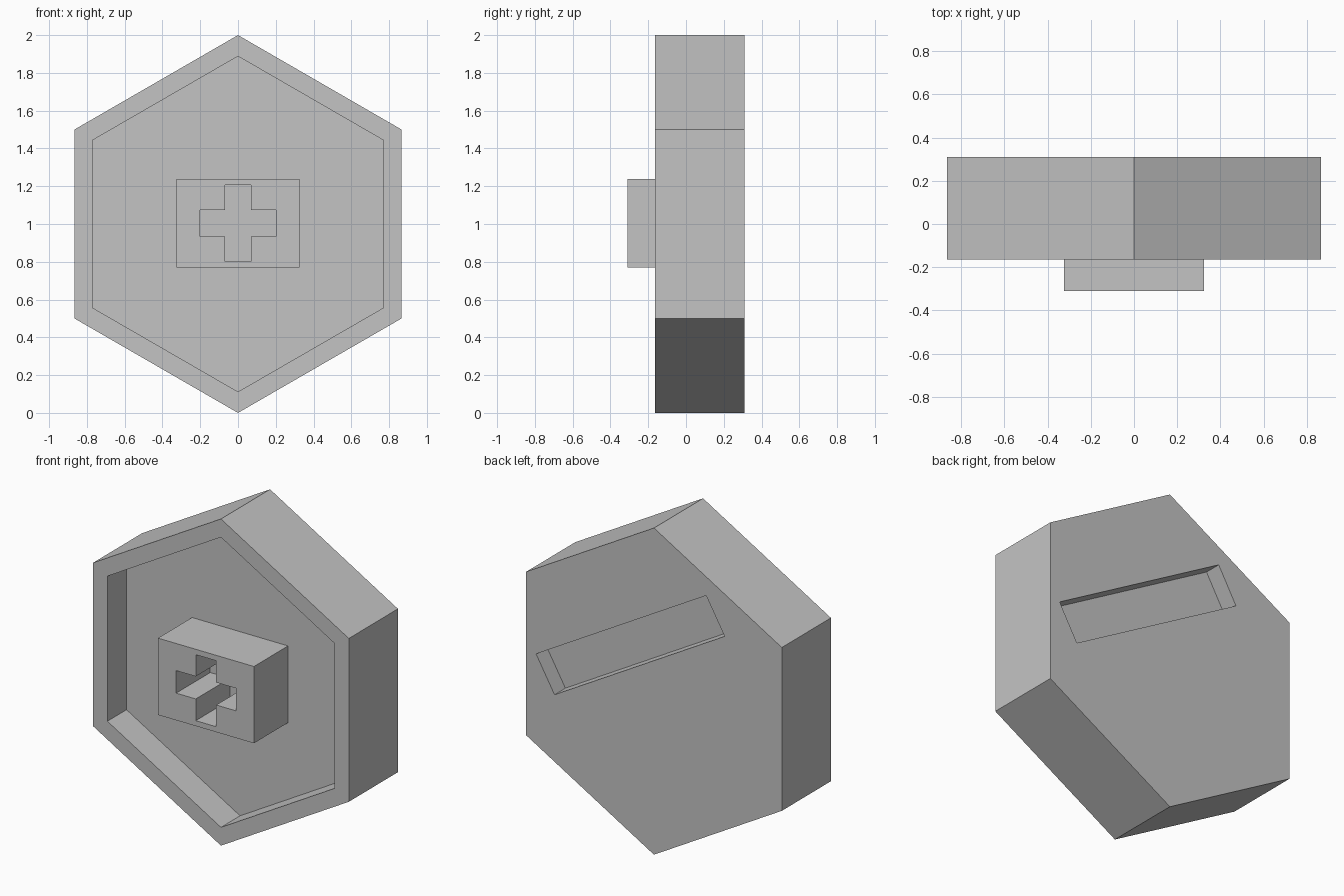
import bpy, bmesh
from math import sin, cos, radians

if "Cube" in bpy.data.objects:
    bpy.data.objects.remove(bpy.data.objects["Cube"], do_unlink=True)

grey = bpy.data.materials.new("plain_grey")
grey.use_nodes = True
grey.diffuse_color = (0.55, 0.55, 0.55, 1)
grey.node_tree.nodes["Principled BSDF"].inputs["Base Color"].default_value = (0.55, 0.55, 0.55, 1)


def prism(name, outline, y_front, y_back):
    """Extrude an (x, z) outline along y."""
    bm = bmesh.new()
    face = bm.faces.new([bm.verts.new((x, y_front, z)) for x, z in outline])
    ext = bmesh.ops.extrude_face_region(bm, geom=[face])
    for v in ext["geom"]:
        if isinstance(v, bmesh.types.BMVert):
            v.co.y = y_back
    bmesh.ops.recalc_face_normals(bm, faces=bm.faces)
    mesh = bpy.data.meshes.new(name)
    bm.to_mesh(mesh)
    bm.free()
    mesh.materials.append(grey)
    obj = bpy.data.objects.new(name, mesh)
    bpy.context.collection.objects.link(obj)
    return obj


def hexagon(radius):
    return [(radius * sin(radians(60 * i)), 1 + radius * cos(radians(60 * i))) for i in range(6)]


def rectangle(cx, cz, width, height, angle=0):
    c, s = cos(radians(angle)), sin(radians(angle))
    corners = [(-1, -1), (1, -1), (1, 1), (-1, 1)]
    return [(cx + c * a * width / 2 - s * b * height / 2,
             cz + s * a * width / 2 + c * b * height / 2) for a, b in corners]


def cross(cx, cz, reach, half):
    """Plus-shaped outline, one arm corner trio per quarter turn."""
    points = []
    for i in range(4):
        c, s = cos(radians(90 * i)), sin(radians(90 * i))
        for a, b in ((reach, -half), (reach, half), (half, half)):
            points.append((cx + c * a - s * b, cz + s * a + c * b))
    return points


def cut(target, cutter):
    """Subtract the cutter from the target and discard it."""
    cutter.hide_render = True
    mod = target.modifiers.new("cut", "BOOLEAN")
    mod.operation = "DIFFERENCE"
    mod.solver = "EXACT"
    mod.object = cutter
    graph = bpy.context.evaluated_depsgraph_get()
    mesh = bpy.data.meshes.new_from_object(target.evaluated_get(graph))
    target.modifiers.clear()
    target.data = mesh
    bpy.data.objects.remove(cutter, do_unlink=True)


FRONT, FLOOR, BACK = -0.165, 0.02, 0.31

# Hexagonal body with a recessed front and a slanted slot in the back
body = prism("hexagonal_body", hexagon(1), FRONT, BACK)
cut(body, prism("front_recess", hexagon(0.888), FRONT - 0.2, FLOOR))
cut(body, prism("back_slot", rectangle(0.16, 1.24, 1.33, 0.25, -30), BACK - 0.105, BACK + 0.2))

# Raised block with a cross-shaped hole down to the recess floor
block = prism("center_block", rectangle(0, 1.004, 0.65, 0.47), -0.31, FLOOR + 0.02)
cut(block, prism("cross_hole", cross(0, 1.004, 0.202, 0.069), -0.5, 0.2))
